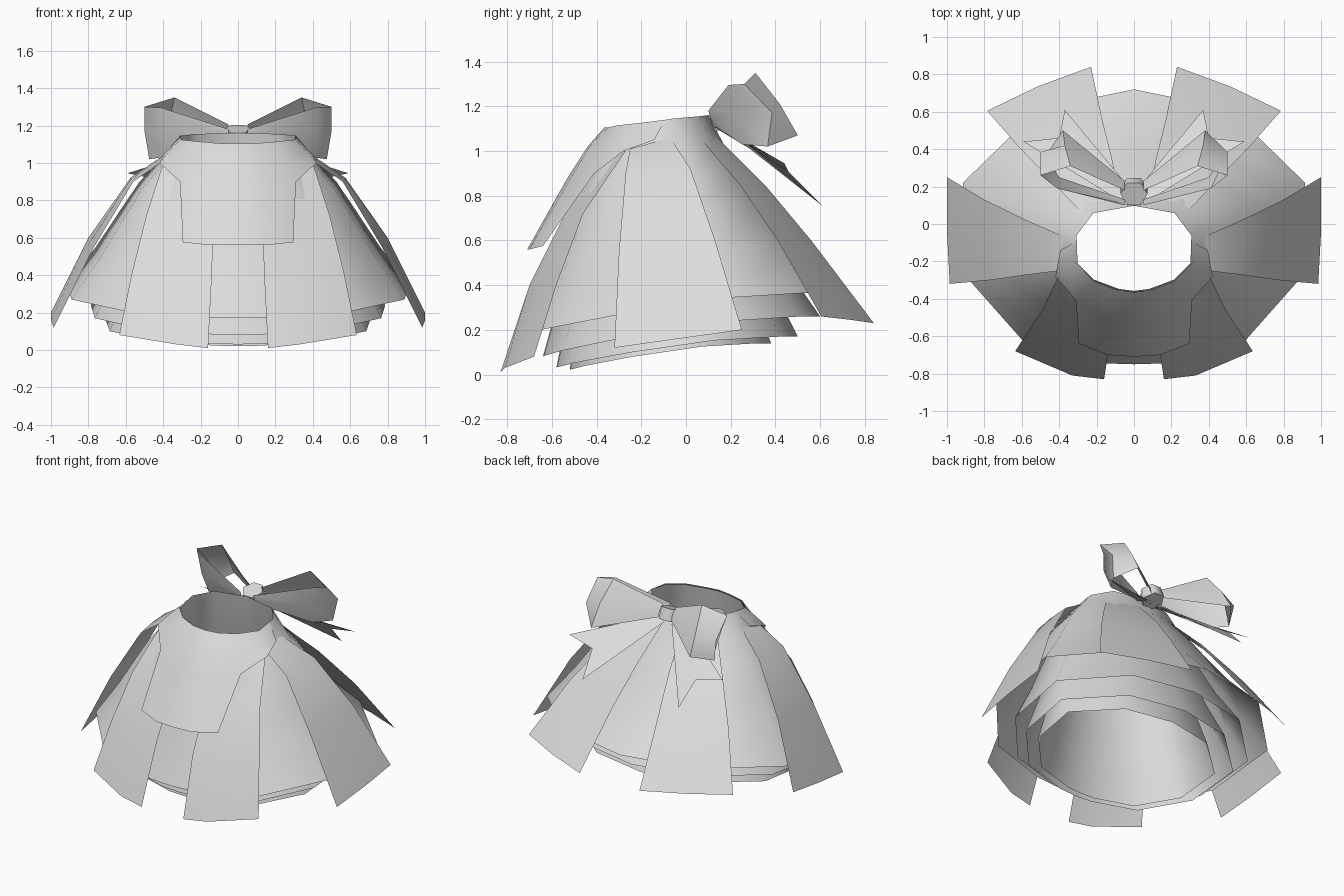
import bpy, bmesh, math
from mathutils import Vector, Matrix

if "Cube" in bpy.data.objects:
    bpy.data.objects.remove(bpy.data.objects["Cube"])

cloth = bpy.data.materials.new("pale_grey_cloth")
cloth.diffuse_color = (0.72, 0.72, 0.72, 1)
cloth.use_nodes = True
cloth.node_tree.nodes["Principled BSDF"].inputs["Base Color"].default_value = cloth.diffuse_color
MID = Vector((0, -0.1, 0.4))


def make(name, bm, angle=50, outward=False):
    """Turn a bmesh into a named, smooth-shaded object."""
    bmesh.ops.remove_doubles(bm, verts=bm.verts, dist=1e-4)
    bm.normal_update()
    if outward:
        for f in bm.faces:
            if f.normal.dot(f.calc_center_median() - MID) < 0:
                f.normal_flip()
    me = bpy.data.meshes.new(name)
    bm.to_mesh(me)
    bm.free()
    me.materials.append(cloth)
    ob = bpy.data.objects.new(name, me)
    bpy.context.collection.objects.link(ob)
    bpy.ops.object.select_all(action='DESELECT')
    ob.select_set(True)
    bpy.context.view_layer.objects.active = ob
    bpy.ops.object.shade_smooth_by_angle(angle=math.radians(angle))
    return ob


def sheet(bm, columns, sx=1):
    """Quad grid through columns of points, mirrored when sx is -1."""
    grid = [[bm.verts.new((sx * x, y, z)) for x, y, z in c] for c in columns]
    for a, b in zip(grid, grid[1:]):
        for i in range(len(a) - 1):
            q = (a[i], a[i + 1], b[i + 1], b[i])
            bm.faces.new(q if sx > 0 else q[::-1])


def middle(a, b, bump):
    """Column halfway between two edges, pushed outward."""
    out = []
    for p, q in zip(a, b):
        m = (Vector(p) + Vector(q)) / 2
        d = Vector((m.x, m.y + 0.1, 0)).normalized()
        out.append(tuple(m + d * bump))
    return out


# Skirt layers: half of the waist and hem outlines, back to front
waist = [(0, .10, 1.16), (.22, .06, 1.155), (.31, -.06, 1.145), (.305, -.21, 1.12),
         (.215, -.30, 1.11), (.08, -.35, 1.1), (0, -.36, 1.1)]
hem = [(0, .72), (.51, .615), (.915, .22), (.89, -.29), (.58, -.64), (.16, -.745), (0, -.75)]
hem_rise = [1, 1, .88, .5, .16, .02, 0]
bell = [(0, 0), (.18, .16), (.36, .31), (.53, .5), (.74, .74), (1, 1)]


def skirt_layer(name, width, front, back, z_front, z_back, inset):
    bm = bmesh.new()
    cols = []
    for i, (w, h, rise) in enumerate(zip(waist, hem, hem_rise)):
        wx, wy = w[0] * inset, -.13 + (w[1] + .13) * inset
        hx = h[0] * width
        hy = front + (h[1] + .75) / 1.47 * (back - front)
        hz = z_front + (z_back - z_front) * rise
        power = 1.3 if i < 2 else 1
        cols.append([(wx + (hx - wx) * r ** power, wy + (hy - wy) * r ** power,
                      w[2] + (hz - w[2]) * t) for r, t in bell])
    for s in (1, -1):
        sheet(bm, cols, s)
    make(name, bm, 60, True)


skirt_layer("outer_skirt", 1, -.75, .72, .17, .37, 1)
skirt_layer("upper_petticoat", .86, -.64, .60, .08, .26, .997)
skirt_layer("middle_petticoat", .77, -.58, .50, .03, .17, .994)
skirt_layer("lower_petticoat", .66, -.52, .38, .02, .14, .99)

# Front apron with the yoke wrapping round the hips
apron = [
    [(0, -.365, 1.105), (0, -.44, 1.02), (0, -.53, .88), (0, -.71, .56)],
    [(.10, -.35, 1.105), (.13, -.43, 1.02), (.15, -.515, .88), (.14, -.70, .56)],
    [(.215, -.305, 1.115), (.27, -.36, 1.0), (.31, -.41, .9), (.295, -.64, .575)],
]
yoke = [
    [(.215, -.305, 1.115), (.27, -.36, 1.0), (.31, -.41, .9)],
    [(.31, -.21, 1.125), (.37, -.25, 1.06), (.42, -.28, 1.0)],
    [(.31, -.09, 1.14), (.355, -.12, 1.09), (.395, -.14, 1.05)],
]
bm = bmesh.new()
for s in (1, -1):
    sheet(bm, apron, s)
    sheet(bm, yoke, s)
make("front_apron", bm, 60, True)

# Long hanging panels, one of each kind per side
front_in = [(.2, -.36, 1.03), (.13, -.54, .72), (.14, -.70, .4), (.16, -.83, .01)]
front_mid = [(.3, -.30, 1.0), (.31, -.49, .74), (.32, -.67, .4), (.33, -.81, .03)]
front_out = [(.40, -.27, 1.0), (.49, -.46, .72), (.57, -.58, .4), (.635, -.68, .08)]
side_front = [(.40, -.25, 1.01), (.56, -.27, .90), (.77, -.30, .55), (.985, -.32, .12)]
side_back = [(.37, -.07, 1.06), (.575, .02, .92), (.80, .13, .6), (1.0, .25, .2)]
back_out = [(.28, .06, 1.06), (.45, .24, .85), (.615, .41, .6), (.785, .605, .26)]
back_in = [(.07, .12, 1.08), (.12, .36, .84), (.17, .56, .6), (.23, .84, .23)]
panels = {
    "front_panel": [front_in, front_mid, front_out],
    "side_panel": [side_front, middle(side_front, side_back, .008), side_back],
    "back_panel": [back_out, middle(back_out, back_in, .015), back_in],
}
for name, cols in panels.items():
    for s, side in ((1, "right"), (-1, "left")):
        bm = bmesh.new()
        sheet(bm, cols, s)
        make(f"{name}_{side}", bm, 60, True)

# Bow: open ribbon loops and swallow-tailed ribbon ends
loop = [
    [(.05, .10, 1.18), (.05, .11, 1.145), (.05, .13, 1.11)],
    [(.41, .19, 1.295), (.42, .20, 1.17), (.40, .25, 1.03)],
    [(.50, .26, 1.30), (.50, .385, 1.17), (.475, .365, 1.02)],
    [(.34, .31, 1.35), (.37, .42, 1.21), (.38, .50, 1.07)],
    [(.05, .18, 1.205), (.05, .22, 1.17), (.05, .23, 1.13)],
]
tail = [[(.03, .20, 1.09), (.37, .61, .755)],
        [(.05, .17, 1.10), (.40, .46, .905)],
        [(.07, .12, 1.11), (.59, .44, .945)]]
for s, side in ((1, "right"), (-1, "left")):
    bm = bmesh.new()
    sheet(bm, loop, s)
    make(f"bow_loop_{side}", bm, 50)
    bm = bmesh.new()
    sheet(bm, tail, -s)
    make(f"bow_tail_{side}", bm, 30, True)

# Bow knot: short six-sided band leaning with the bow
bm = bmesh.new()
bmesh.ops.create_cone(bm, cap_ends=True, segments=6, radius1=.072, radius2=.072, depth=.08,
                      matrix=Matrix.Translation((0, .175, 1.145)) @ Matrix.Rotation(math.radians(20), 4, 'X')
                      @ Matrix.Rotation(math.radians(30), 4, 'Z'))
make("bow_knot", bm, 65)
